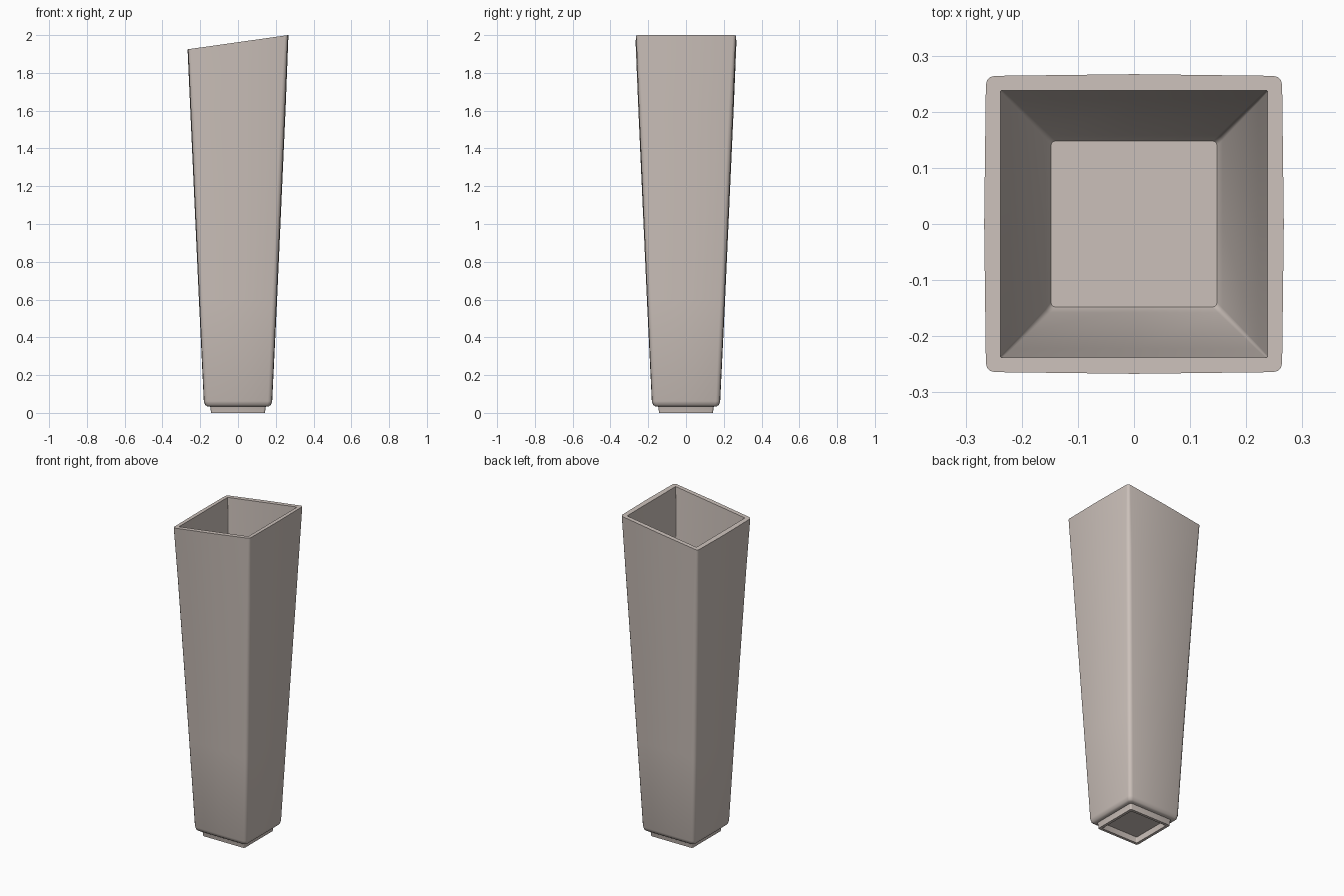
import bpy, bmesh, math

cube = bpy.data.objects.get("Cube")
if cube:
    bpy.data.objects.remove(cube, do_unlink=True)

clay = bpy.data.materials.new("warm_grey_ceramic")
clay.use_nodes = True
colour = (0.60, 0.53, 0.49, 1)
clay.diffuse_color = colour
clay.node_tree.nodes["Principled BSDF"].inputs["Base Color"].default_value = colour

TOP = 1.9625      # rim height on the centre line
SLOPE = 0.0375 / 0.265


def section(half, radius, bulge):
    """Rounded square with slightly swollen sides."""
    points = []
    for side in range(4):
        turn = side * math.pi / 2
        local = [(half + bulge, 0)]
        for step in range(4):
            a = step * math.pi / 6
            c = half - radius
            local.append((c + radius * math.cos(a), c + radius * math.sin(a)))
        for x, y in local:
            points.append((x * math.cos(turn) - y * math.sin(turn),
                           x * math.sin(turn) + y * math.cos(turn)))
    return points


def loft(name, rings, angle):
    """Skin (height, half width, corner radius, bulge, slanted) rings, capped at both ends."""
    bm = bmesh.new()
    loops = []
    for z, half, radius, bulge, slanted in rings:
        loops.append([bm.verts.new((x, y, z + SLOPE * x * slanted))
                      for x, y in section(half, radius, bulge)])
    for low, high in zip(loops, loops[1:]):
        n = len(low)
        for i in range(n):
            j = (i + 1) % n
            bm.faces.new((low[i], low[j], high[j], high[i]))
    bm.faces.new(list(reversed(loops[0])))
    bm.faces.new(loops[-1])
    mesh = bpy.data.meshes.new(name)
    bm.to_mesh(mesh)
    bm.free()
    mesh.materials.append(clay)
    obj = bpy.data.objects.new(name, mesh)
    bpy.context.collection.objects.link(obj)
    bpy.ops.object.select_all(action='DESELECT')
    obj.select_set(True)
    bpy.context.view_layer.objects.active = obj
    bpy.ops.object.shade_smooth_by_angle(angle=math.radians(angle))
    return obj


# Tapered body: underside, shoulder, walls, slanted rim, then hollow inside to the floor
loft("vase_body", [
    (0.035, 0.140, 0.012, 0, 0),
    (0.035, 0.163, 0.016, 0, 0),
    (0.042, 0.174, 0.020, 0, 0),
    (0.062, 0.180, 0.022, 0.001, 0),
    (0.60, 0.204, 0.024, 0.003, 0),
    (1.60, 0.249, 0.024, 0.003, 0.3),
    (TOP, 0.264, 0.016, 0.003, 1),
    (TOP, 0.238, 0.003, 0, 1),
    (1.60, 0.222, 0.005, 0, 0.3),
    (0.12, 0.158, 0.008, 0, 0),
    (0.10, 0.148, 0.008, 0, 0),
], 50)

# Hollow foot ring below the body
loft("foot_ring", [
    (0.050, 0.122, 0.006, 0, 0),
    (0.0, 0.126, 0.006, 0, 0),
    (0.0, 0.143, 0.010, 0, 0),
    (0.028, 0.146, 0.010, 0, 0),
    (0.040, 0.150, 0.010, 0, 0),
], 40)
